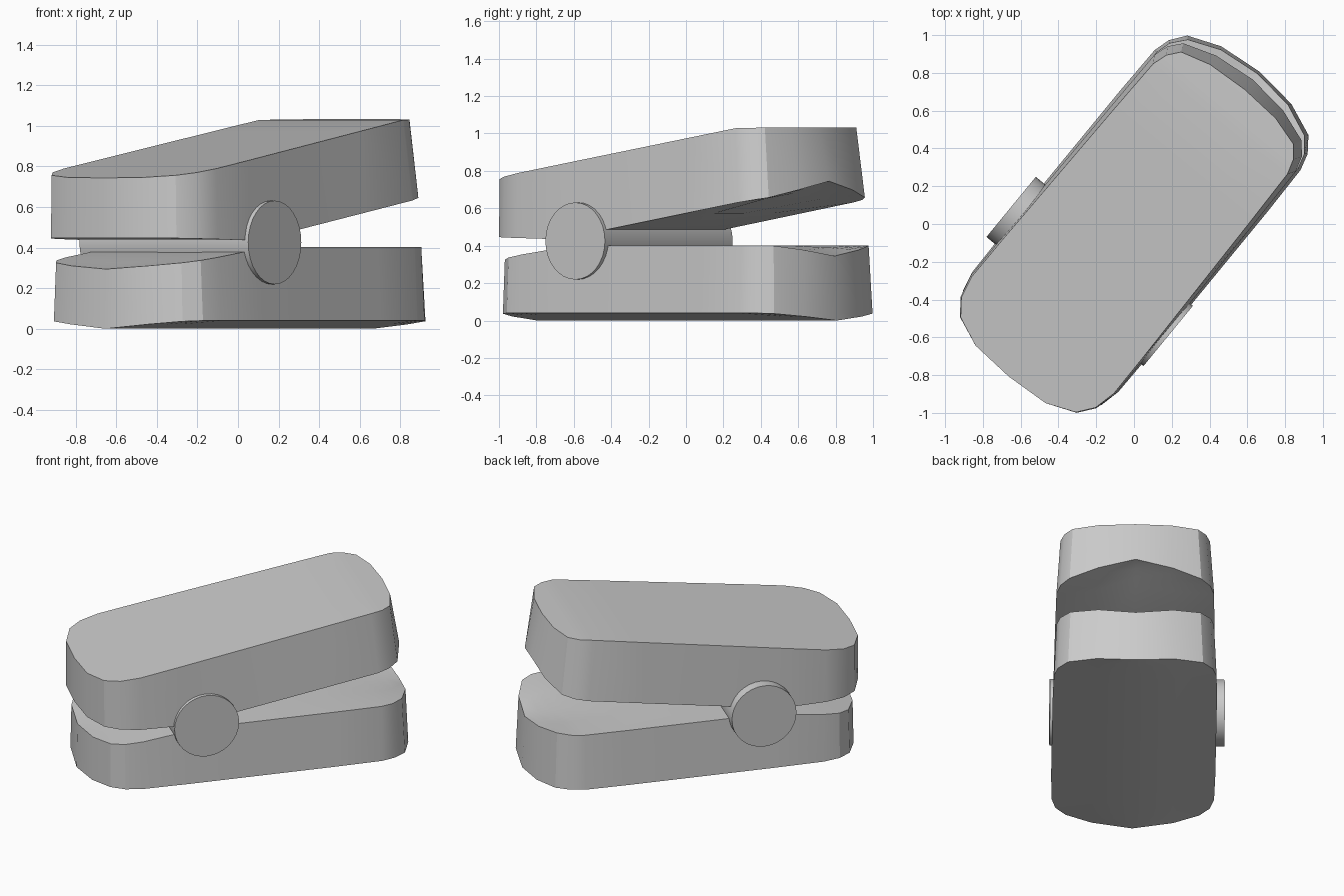
import bpy, bmesh, math
from mathutils import Matrix, Vector

if "Cube" in bpy.data.objects:
    bpy.data.objects.remove(bpy.data.objects["Cube"])

ANGLE = math.radians(50.6)          # long axis turned about z
TURN = Matrix.Rotation(ANGLE, 4, 'Z')


def interp(points, u):
    """Piecewise linear profile lookup."""
    if u <= points[0][0]:
        return points[0][1]
    for (a, za), (b, zb) in zip(points, points[1:]):
        if u <= b:
            return za + (zb - za) * (u - a) / (b - a)
    return points[-1][1]


def vee(v, half=0.42):
    return max(0.0, 1 - abs(v) / half)


def finish(name, bm):
    bmesh.ops.remove_doubles(bm, verts=bm.verts, dist=1e-4)
    bmesh.ops.recalc_face_normals(bm, faces=bm.faces)
    bm.transform(TURN)
    mesh = bpy.data.meshes.new(name)
    bm.to_mesh(mesh)
    bm.free()
    obj = bpy.data.objects.new(name, mesh)
    bpy.context.collection.objects.link(obj)
    bpy.ops.object.select_all(action='DESELECT')
    obj.select_set(True)
    bpy.context.view_layer.objects.active = obj
    bpy.ops.object.shade_smooth_by_angle(angle=math.radians(25))
    return obj


def shell(name, rows, bottom, top):
    """Loft cross-sections; each row is (u, half width) at bottom and at top."""
    bm = bmesh.new()
    rings = []
    for ub, wb, ut, wt in rows:
        ring = [bm.verts.new((ub, k * wb, bottom(ub, k * wb))) for k in (-1, -.5, 0, .5, 1)]
        ring += [bm.verts.new((ut, k * wt, top(ut, k * wt))) for k in (1, .5, 0, -.5, -1)]
        rings.append(ring)
    for a, b in zip(rings, rings[1:]):
        for i in range(10):
            j = (i + 1) % 10
            bm.faces.new((a[i], a[j], b[j], b[i]))
    return finish(name, bm)


# Lower jaw: crowned underside, top dipping at both ends
def lower_bottom(u, v):
    return 0.04 * (1 - vee(v, 0.45))


def lower_top(u, v):
    z = interp([(-1.03, .315), (-.93, .325), (-.76, .35), (-.42, .395), (-.2, .402), (1, .402)], u)
    dip = interp([(-1.03, .022), (-.55, 0), (.5, 0), (1.03, .057)], u)
    return z - dip * vee(v)


shell("lower_jaw", [
    (-1.03, 0, -1.025, 0), (-1.0, .25, -.995, .245), (-.93, .41, -.925, .40),
    (-.85, .475, -.85, .46), (-.74, .50, -.74, .485), (-.42, .505, -.42, .487),
    (-.2, .505, -.2, .487), (.5, .505, .5, .487), (.78, .50, .78, .484),
    (.87, .475, .86, .462), (.95, .415, .935, .40), (1.02, .24, 1.005, .23),
    (1.045, 0, 1.03, 0)], lower_bottom, lower_top)


# Upper jaw: tilted open, with a finger notch under the back end
def upper_bottom(u, v):
    z = interp([(-1.045, .448), (-.5, .435), (-.137, .487), (.95, .662)], u)
    return z + interp([(.4, 0), (.99, .083)], u) * vee(v)


def upper_top(u, v):
    return interp([(-1.045, .743), (.72, 1.028), (.92, 1.033)], u)


shell("upper_jaw", [
    (-1.045, 0, -1.045, 0), (-1.03, .24, -1.03, .24), (-.965, .40, -.965, .395),
    (-.88, .465, -.88, .46), (-.76, .495, -.76, .487), (-.5, .495, -.5, .485),
    (-.137, .495, -.137, .478), (.4, .49, .4, .468), (.76, .485, .72, .46),
    (.84, .46, .80, .435), (.905, .405, .862, .385), (.965, .23, .908, .225),
    (.99, 0, .922, 0)], upper_bottom, upper_top)

# Hinge pin running right across, ending as a round disc on each side
bm = bmesh.new()
place = Matrix.Translation(Vector((-.343, .022, .425))) @ Matrix.Rotation(math.pi / 2, 4, 'X')
bmesh.ops.create_cone(bm, cap_ends=True, segments=32, radius1=.206, radius2=.206,
                      depth=1.076, matrix=place)
finish("hinge_pin", bm)
